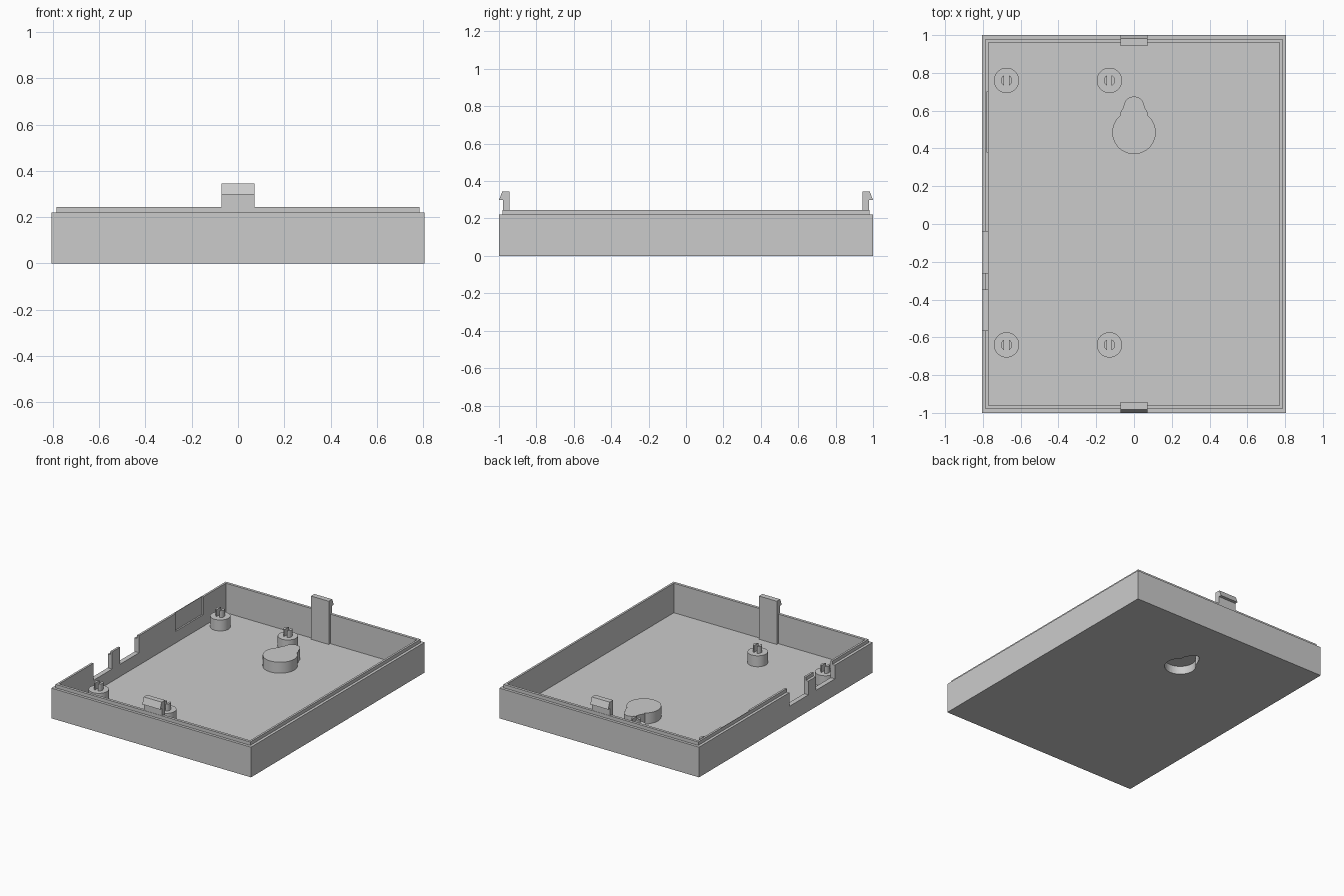
import bpy, bmesh
from math import sin, cos, asin, pi, radians

cube = bpy.data.objects.get("Cube")
if cube:
    bpy.data.objects.remove(cube, do_unlink=True)

grey = bpy.data.materials.new("plain_grey")
grey.use_nodes = True
GREY = (0.6, 0.6, 0.6, 1)
grey.diffuse_color = GREY
grey.node_tree.nodes["Principled BSDF"].inputs["Base Color"].default_value = GREY

FLOOR, RIM, LIP = 0.03, 0.22, 0.245


def finish(name, bm):
    bmesh.ops.recalc_face_normals(bm, faces=bm.faces)
    mesh = bpy.data.meshes.new(name)
    bm.to_mesh(mesh)
    bm.free()
    mesh.materials.append(grey)
    obj = bpy.data.objects.new(name, mesh)
    bpy.context.collection.objects.link(obj)
    return obj


def loft(name, loops):
    """Skin a series of equal closed loops and cap both ends."""
    bm = bmesh.new()
    rings = [[bm.verts.new(p) for p in loop] for loop in loops]
    n = len(rings[0])
    for a, b in zip(rings, rings[1:]):
        for i in range(n):
            j = (i + 1) % n
            bm.faces.new((a[i], a[j], b[j], b[i]))
    bm.faces.new(rings[0])
    bm.faces.new(rings[-1])
    return finish(name, bm)


def prism(name, outline, z0, z1):
    return loft(name, [[(x, y, z) for x, y in outline] for z in (z0, z1)])


def box(name, x0, x1, y0, y1, z0, z1):
    return prism(name, [(x0, y0), (x1, y0), (x1, y1), (x0, y1)], z0, z1)


def arc(cx, cy, r, a0, a1, steps):
    return [(cx + r * cos(a0 + (a1 - a0) * i / steps),
             cy + r * sin(a0 + (a1 - a0) * i / steps)) for i in range(steps + 1)]


def cut(target, cutter):
    cutter.hide_render = True
    mod = target.modifiers.new("cut", "BOOLEAN")
    mod.operation, mod.solver, mod.object = "DIFFERENCE", "EXACT", cutter
    bpy.context.view_layer.objects.active = target
    bpy.ops.object.modifier_apply(modifier=mod.name)


def smooth(obj):
    bpy.ops.object.select_all(action="DESELECT")
    obj.select_set(True)
    bpy.context.view_layer.objects.active = obj
    bpy.ops.object.shade_smooth_by_angle(angle=radians(30))


def keyhole(inset):
    """Round hole with a shouldered neck and a rounded tip."""
    r, w, tip = 0.115 - inset, 0.072 - inset, 0.055 - inset
    a = pi / 2 - asin(w / r)
    body = arc(0, 0.485, r, pi - a, 2 * pi + a, 40)
    return body + [(w, 0.59)] + arc(0, 0.62, tip, 0, pi, 16) + [(-w, 0.59)]


# Tray: outer wall, stepped lip, inner wall and floor
def rect(x, y, z):
    return [(-x, -y, z), (x, -y, z), (x, y, z), (-x, y, z)]


tray = loft("tray", [rect(0.805, 1, 0), rect(0.805, 1, RIM), rect(0.785, 0.98, RIM),
                     rect(0.785, 0.98, LIP), rect(0.77, 0.96, LIP), rect(0.77, 0.96, FLOOR)])

# Openings and shallow inner pocket in the side wall
cutters = [box("opening_cutter", -0.9, -0.74, y0, y1, 0.12, 0.3)
           for y0, y1 in ((-0.26, -0.04), (-0.565, -0.35))]
cutters.append(box("pocket_cutter", -0.781, -0.74, 0.38, 0.7, 0.115, 0.3))

# Hanging keyhole: raised boss, hollow from below
boss = prism("keyhole_boss", keyhole(0), FLOOR - 0.005, 0.11)
hole = prism("keyhole_cutter", keyhole(0.01), -0.05, 0.06)
cut(boss, hole)
for c in cutters + [hole]:
    cut(tray, c)
for c in cutters + [hole]:
    bpy.data.objects.remove(c, do_unlink=True)
smooth(boss)

# Board posts with split pins
for i, (x, y) in enumerate((x, y) for x in (-0.675, -0.13) for y in (0.76, -0.64)):
    post = prism(f"post_{i + 1}", arc(x, y, 0.067, 0, 2 * pi * 31 / 32, 31), FLOOR - 0.005, 0.11)
    smooth(post)
    half = asin(0.012 / 0.03)
    for side, turn in (("left", -pi / 2), ("right", pi / 2)):
        outline = arc(x, y, 0.03, turn + half, turn + pi - half, 12)
        smooth(prism(f"pin_{side}_{i + 1}", outline, 0.105, 0.16))

# Snap clips at both ends, hooked outwards
profile = [(0.943, FLOOR - 0.005), (0.965, FLOOR - 0.005), (0.965, RIM), (0.978, RIM + 0.01),
           (0.978, 0.298), (1.0, 0.298), (0.982, 0.345), (0.943, 0.345)]
for name, s in (("front_clip", -1), ("back_clip", 1)):
    loft(name, [[(x, s * y, z) for y, z in profile] for x in (-0.072, 0.072)])
